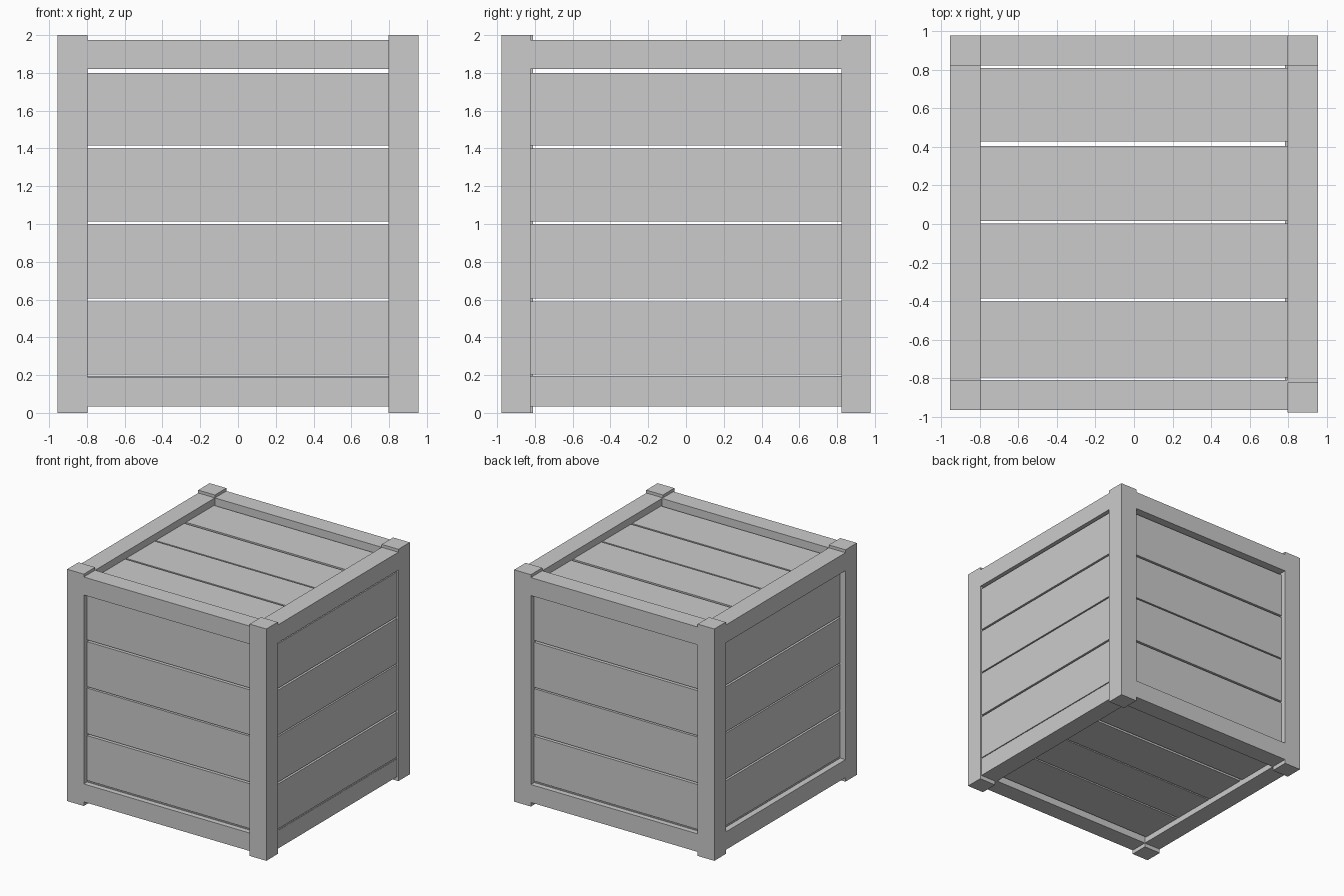
import bpy

if "Cube" in bpy.data.objects:
    bpy.data.objects.remove(bpy.data.objects["Cube"])

grey = bpy.data.materials.new("plain grey")
grey.diffuse_color = (0.6, 0.6, 0.6, 1)
grey.use_nodes = True
grey.node_tree.nodes["Principled BSDF"].inputs["Base Color"].default_value = grey.diffuse_color


def box(name, x, y, z):
    """Axis-aligned box from (min, max) pairs."""
    bpy.ops.mesh.primitive_cube_add(size=1, location=[sum(p) / 2 for p in (x, y, z)])
    ob = bpy.context.object
    ob.name = name
    ob.scale = [p[1] - p[0] for p in (x, y, z)]
    bpy.ops.object.transform_apply(location=False, rotation=False, scale=True)
    ob.data.materials.append(grey)
    return ob


X, Y = 0.955, 0.978      # outer half sizes
XI, YI = 0.796, 0.822    # inner edges of the frame
LOW, HIGH = (0.035, 0.19), (1.82, 1.975)
THICK = 0.06

# corner posts, the front left one set slightly back
box("post_front_left", (-X, -XI), (-0.965, -0.81), (0, 2))
box("post_front_right", (XI, X), (-Y, -YI), (0, 2))
box("post_back_left", (-X, -XI), (YI, Y), (0, 2))
box("post_back_right", (XI, X), (YI, Y), (0, 2))

# rails joining the posts at top and bottom
for level, z in (("bottom", LOW), ("top", HIGH)):
    box("rail_front_" + level, (-XI, XI), (-0.965, -0.81), z)
    box("rail_back_" + level, (-XI, XI), (YI, Y), z)
    box("rail_left_" + level, (-X, -XI), (-0.81, YI), z)
    shift = 0.012 if level == "bottom" else 0
    box("rail_right_" + level, (XI - shift, X - shift), (-YI, YI), z)

# wall planks, recessed behind the frame, with narrow gaps between them
wall_rows = [(0.10, 0.196), (0.203, 0.59), (0.606, 1.0), (1.012, 1.40),
             (1.416, 1.80), (1.822, 1.90)]
for i, z in enumerate(wall_rows):
    box(f"plank_front_{i}", (-0.84, 0.84), (-0.92, -0.92 + THICK), z)
    box(f"plank_back_{i}", (-0.84, 0.84), (0.933 - THICK, 0.933), z)
    box(f"plank_left_{i}", (-0.905, -0.905 + THICK), (-0.85, 0.86), z)
    box(f"plank_right_{i}", (0.941 - THICK, 0.941), (-0.85, 0.86), z)

# lid and floor planks running left to right
deck_rows = [(-0.90, -0.81), (-0.796, -0.402), (-0.386, 0.003), (0.016, 0.405),
             (0.428, 0.81), (0.824, 0.90)]
for i, y in enumerate(deck_rows):
    box(f"plank_lid_{i}", (-0.84, 0.84), y, (1.915 - THICK, 1.915))
    box(f"plank_floor_{i}", (-0.84, 0.84), y, (0.085, 0.085 + THICK))
